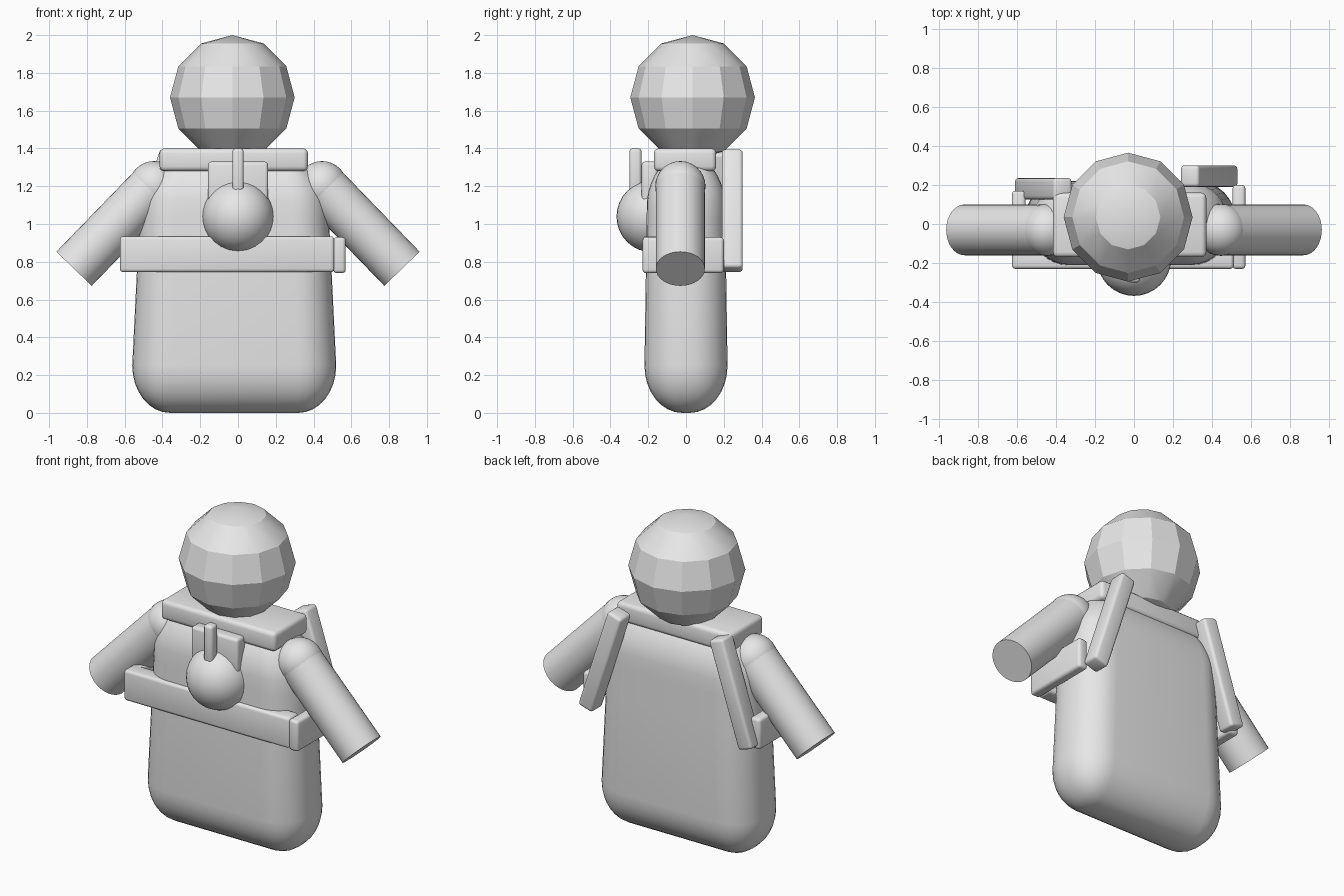
import bpy, bmesh, math
from mathutils import Matrix, Vector

cube = bpy.data.objects.get("Cube")
if cube:
    bpy.data.objects.remove(cube, do_unlink=True)

grey = bpy.data.materials.new("plain_grey")
grey.use_nodes = True
grey.diffuse_color = (0.8, 0.8, 0.8, 1)
grey.node_tree.nodes["Principled BSDF"].inputs["Base Color"].default_value = (0.8, 0.8, 0.8, 1)


def finish(name, bm, angle=35):
    """Turn a bmesh into a named, shaded object."""
    mesh = bpy.data.meshes.new(name)
    bm.to_mesh(mesh)
    bm.free()
    mesh.materials.append(grey)
    obj = bpy.data.objects.new(name, mesh)
    bpy.context.collection.objects.link(obj)
    bpy.ops.object.select_all(action='DESELECT')
    obj.select_set(True)
    bpy.context.view_layer.objects.active = obj
    bpy.ops.object.shade_smooth_by_angle(angle=math.radians(angle))
    return obj


def rounded_box(size, radius, segments):
    bm = bmesh.new()
    bmesh.ops.create_cube(bm, size=1)
    bmesh.ops.scale(bm, vec=size, verts=bm.verts)
    bmesh.ops.bevel(bm, geom=bm.edges[:], offset=radius, segments=segments,
                    profile=0.5, affect='EDGES')
    return bm


def slab(name, low, high, radius=0.018, lean=0):
    """Soft-edged box between two corners, leaning about the y axis."""
    low, high = Vector(low), Vector(high)
    bm = rounded_box(high - low, radius, 3)
    turn = Matrix.Rotation(math.radians(lean), 4, 'Y')
    bm.transform(Matrix.Translation((low + high) / 2) @ turn)
    return finish(name, bm)


def ball(name, centre, radius, segments, rings, angle):
    bm = bmesh.new()
    bmesh.ops.create_uvsphere(bm, u_segments=segments, v_segments=rings, radius=radius)
    bm.transform(Matrix.Translation(centre))
    return finish(name, bm, angle)


# Body: rounded block, narrowing towards the shoulders
stretch = 1.25
height = 1.37
bm = rounded_box((1.08, 0.44, height / stretch), 0.2, 8)
for v in bm.verts:
    v.co.z = v.co.z * stretch + height / 2
    rise = max(0, (v.co.z - 0.85) / 0.5) ** 1.5
    v.co.x = v.co.x * (1 - 0.2 * rise) - 0.02
    v.co.y *= 1 - 0.15 * rise
# Extra loops so the narrowing follows a curve
for v in bm.verts:
    v.select = False
for z in (0.85, 0.95, 1.03):
    bmesh.ops.bisect_plane(bm, geom=bm.verts[:] + bm.edges[:] + bm.faces[:],
                           plane_co=(0, 0, z), plane_no=(0, 0, 1))
finish("body", bm, 40)

# Head and collar
ball("head", (-0.03, 0.035, 1.67), 0.33, 12, 6, 25)
slab("collar", (-0.415, -0.17, 1.28), (0.37, 0.16, 1.4), 0.025)

# Belt: front band and two side plates
slab("belt_front", (-0.625, -0.23, 0.745), (0.51, -0.13, 0.935))
slab("belt_left_side", (0.505, -0.23, 0.74), (0.57, 0.2, 0.93))
slab("belt_right_side", (-0.625, -0.22, 0.745), (-0.555, 0.17, 0.935))

# Chest pouch: backing plate, ball and upright tab
slab("chest_plate", (-0.16, -0.235, 1.1), (0.16, -0.15, 1.33))
ball("chest_ball", (0, -0.178, 1.04), 0.19, 32, 16, 40)
slab("chest_tab", (-0.03, -0.3, 1.15), (0.03, -0.235, 1.4))

# Back straps leaning outwards at the bottom
slab("left_back_strap", (0.335, 0.19, 0.74), (0.435, 0.3, 1.4), lean=-18)
slab("right_back_strap", (-0.515, 0.125, 0.74), (-0.415, 0.235, 1.4), lean=18)

# Arms: cylinders at 45 degrees with round shoulders
for side, name in ((1, "left"), (-1, "right")):
    shoulder = Vector((0.445 * side, -0.03, 1.2))
    hand = Vector((0.868 * side, -0.03, 0.763))
    axis = hand - shoulder
    bm = bmesh.new()
    bmesh.ops.create_cone(bm, cap_ends=True, segments=32, radius1=0.13, radius2=0.13,
                          depth=axis.length)
    bm.transform(Matrix.Translation((shoulder + hand) / 2)
                 @ axis.to_track_quat('Z', 'Y').to_matrix().to_4x4())
    finish(name + "_arm", bm)
    ball(name + "_shoulder", shoulder, 0.133, 32, 16, 40)
